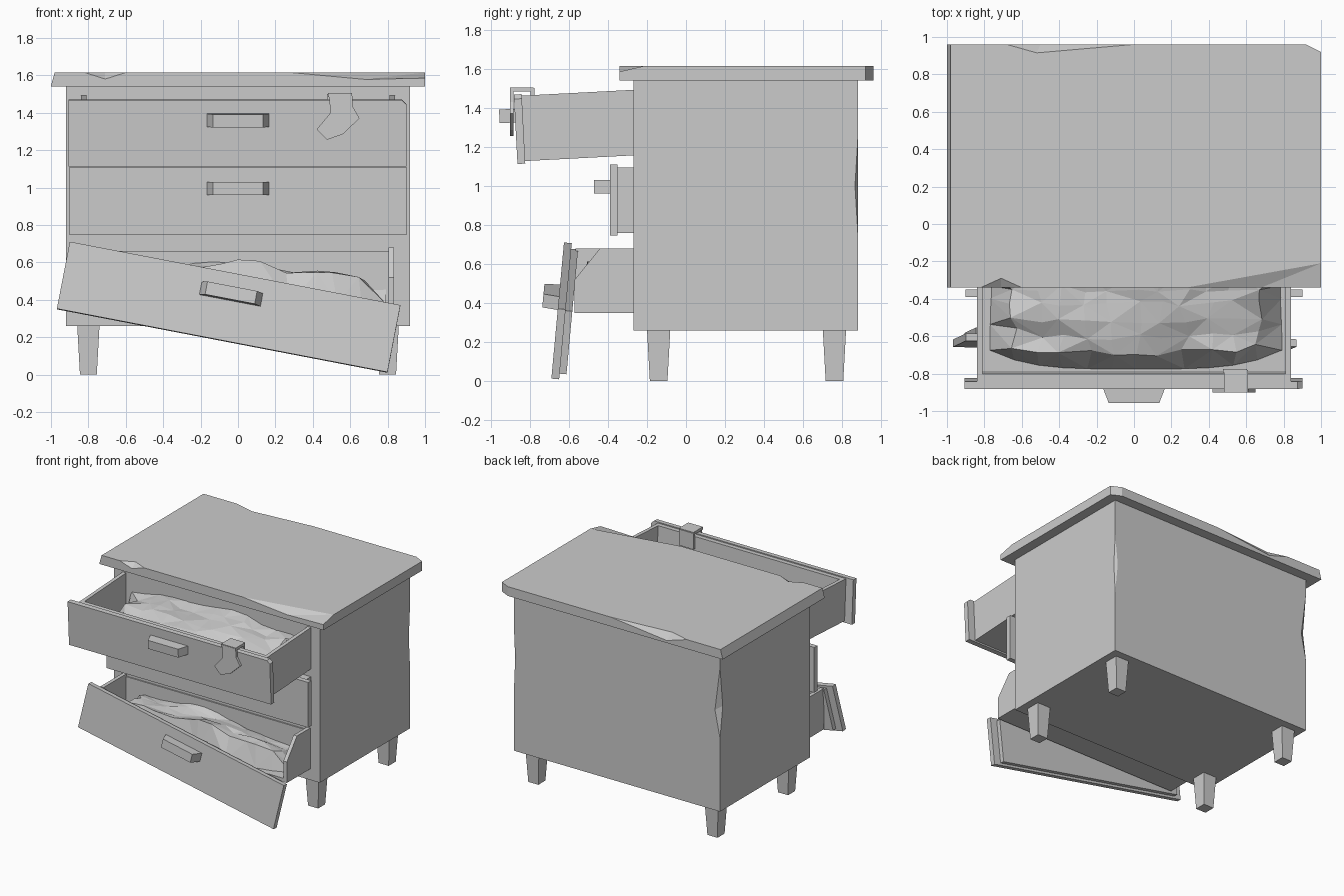
import bpy, bmesh, math, random
from mathutils import Vector, Matrix, noise

if "Cube" in bpy.data.objects:
    bpy.data.objects.remove(bpy.data.objects["Cube"])

random.seed(4)


def make(name, bm, mat=None):
    bmesh.ops.recalc_face_normals(bm, faces=bm.faces)
    me = bpy.data.meshes.new(name)
    bm.to_mesh(me)
    bm.free()
    ob = bpy.data.objects.new(name, me)
    bpy.context.collection.objects.link(ob)
    if mat:
        ob.matrix_world = mat
    return ob


def add_box(bm, x0, x1, y0, y1, z0, z1):
    m = Matrix.Translation(((x0 + x1) / 2, (y0 + y1) / 2, (z0 + z1) / 2))
    m = m @ Matrix.Diagonal((x1 - x0, y1 - y0, z1 - z0, 1))
    bmesh.ops.create_cube(bm, size=1, matrix=m)


def box(name, *dims, mat=None):
    bm = bmesh.new()
    add_box(bm, *dims)
    return make(name, bm, mat)


def hull(name, pts, mat=None):
    bm = bmesh.new()
    vs = [bm.verts.new(p) for p in pts]
    r = bmesh.ops.convex_hull(bm, input=vs)
    junk = [g for g in set(r['geom_interior'] + r['geom_unused']) if isinstance(g, bmesh.types.BMVert)]
    bmesh.ops.delete(bm, geom=junk, context='VERTS')
    return make(name, bm, mat)


def prism(name, pts, axis, a, b, mat=None):
    """Extrude a 2D outline along axis (0 = x, 1 = y) from a to b."""
    bm = bmesh.new()
    def at(p, t):
        return (t, p[0], p[1]) if axis == 0 else (p[0], t, p[1])
    lo = [bm.verts.new(at(p, a)) for p in pts]
    hi = [bm.verts.new(at(p, b)) for p in pts]
    n = len(pts)
    bm.faces.new(lo)
    bm.faces.new(hi[::-1])
    for i in range(n):
        bm.faces.new((lo[i], lo[(i + 1) % n], hi[(i + 1) % n], hi[i]))
    return make(name, bm, mat)


def chip(ob, pts, out):
    """Knock a chunk off: hull of surface points plus outward copies."""
    o = Vector(out)
    cut = hull('cutter', [Vector(p) for p in pts] + [Vector(p) + o for p in pts])
    cut.hide_render = True
    md = ob.modifiers.new('chip', 'BOOLEAN')
    md.operation, md.solver, md.object = 'DIFFERENCE', 'EXACT', cut
    dg = bpy.context.evaluated_depsgraph_get()
    me = bpy.data.meshes.new_from_object(ob.evaluated_get(dg))
    ob.modifiers.clear()
    ob.data = me
    bpy.data.objects.remove(cut)


def handle(name, mat):
    """Pull with tapered ends; origin on the panel face, pointing to -y."""
    hull(name, [(sx * w, y, sz * 0.035) for w, y in ((0.17, 0.01), (0.135, -0.08))
                for sx in (-1, 1) for sz in (-1, 1)], mat)


def cloth_heap(name, x0, x1, y0, y1, floor, height, nx, ny, seed, mat=None):
    """Crumpled low-poly pile with steep edges."""
    bm = bmesh.new()
    rows = []
    for j in range(ny + 1):
        row = []
        for i in range(nx + 1):
            u, v = i / nx, j / ny
            edge = i in (0, nx) or j in (0, ny)
            x, y = x0 + (x1 - x0) * u, y0 + (y1 - y0) * v
            # round the corners of the outline
            y = y0 + (y - y0) * 1.0 + (0.10 * abs(2 * u - 1) ** 4 * (1 - v))
            if not edge:
                x += random.uniform(-0.03, 0.03)
                y += random.uniform(-0.02, 0.02)
            n = noise.noise(Vector((x * 3.2 + seed, y * 6, seed)))
            z = floor if edge and j != ny else height(u, v) + 0.07 * n
            row.append(bm.verts.new((x, y, z)))
        rows.append(row)
    for j in range(ny):
        for i in range(nx):
            q = (rows[j][i], rows[j][i + 1], rows[j + 1][i + 1], rows[j + 1][i])
            k = (i + j) % 2
            bm.faces.new((q[k], q[k + 1], q[k + 2]))
            bm.faces.new((q[k], q[k + 2], q[(k + 3) % 4]))
    return make(name, bm, mat)


# Cabinet carcass with dented rear edges
body = box('cabinet_body', -0.92, 0.92, -0.27, 0.88, 0.26, 1.54)
chip(body, [(-0.92, 0.88, 1.42), (-0.92, 0.88, 0.85), (-0.875, 0.88, 1.07), (-0.92, 0.845, 1.1)], (-0.1, 0.1, 0))
chip(body, [(0.92, 0.88, 1.25), (0.92, 0.88, 0.75), (0.895, 0.88, 1.0), (0.92, 0.865, 1.0)], (0.1, 0.1, 0))

# Table top with chipped edges
top = box('table_top', -1, 1, -0.34, 0.96, 1.54, 1.615)
chip(top, [(0.28, -0.34, 1.615), (0.68, -0.27, 1.615), (1, -0.21, 1.615),
           (1, -0.34, 1.585), (0.68, -0.34, 1.578)], (0, -0.1, 0.1))
chip(top, [(-0.82, -0.34, 1.615), (-0.6, -0.34, 1.615), (-0.71, -0.29, 1.615), (-0.71, -0.34, 1.58)], (0, -0.1, 0.1))
chip(top, [(-0.68, 0.96, 1.615), (0, 0.96, 1.615), (-0.52, 0.915, 1.615), (-0.5, 0.96, 1.56)], (0, 0.1, 0.1))
chip(top, [(0.92, 0.96, 1.7), (0.92, 0.96, 1.5), (1, 0.92, 1.7), (1, 0.92, 1.5)], (0.1, 0.1, 0))
chip(top, [(-0.98, -0.5, 1.615), (-0.98, 1.1, 1.615), (-1, -0.5, 1.545), (-1, 1.1, 1.545)], (-0.1, 0, 0.05))

# Tapered legs
for sx, side in ((-1, 'left'), (1, 'right')):
    for cy, end in ((-0.14, 'front'), (0.76, 'back')):
        hull(f'{end}_{side}_leg', [(sx * 0.80 + a * w, cy + b * w, z) for w, z in ((0.06, 0.27), (0.045, 0))
                                   for a in (-1, 1) for b in (-1, 1)])

# Top drawer, pulled out and sagging (origin at front face centre)
tm = Matrix.Translation((0, -0.872, 1.29)) @ Matrix.Rotation(math.radians(3), 4, 'X')
prism('top_drawer_front', [(-0.905, -0.178), (0.9, -0.178), (0.9, 0.155), (0.875, 0.178), (-0.905, 0.178)],
      1, 0, 0.04, tm)
bm = bmesh.new()
for s in (-0.84, 0.81):
    add_box(bm, s, s + 0.03, 0.04, 0.68, -0.165, 0.17)
add_box(bm, -0.81, 0.81, 0.04, 0.08, -0.165, 0.17)
add_box(bm, -0.81, 0.81, 0.08, 0.68, -0.165, -0.135)
make('top_drawer_box', bm, tm)
handle('top_handle', tm @ Matrix.Translation((0, 0, 0.07)))

# Middle drawer, slightly open
box('middle_drawer_front', -0.9, 0.9, -0.39, -0.35, 0.745, 1.11)
box('middle_drawer_box', -0.84, 0.84, -0.36, -0.2, 0.76, 1.095)
handle('middle_handle', Matrix.Translation((0, -0.39, 0.995)))

# Bottom drawer box with a snapped right side
def side_wall(name, x, cut):
    corner = [(-0.57, 0.52), (-0.44, 0.68)] if cut else [(-0.565, 0.68)]
    prism(name, [(-0.57, 0.35)] + corner + [(-0.2, 0.68), (-0.2, 0.35)], 0, x, x + 0.03)

side_wall('bottom_drawer_right_side', 0.805, True)
side_wall('bottom_drawer_left_side', -0.835, False)
box('bottom_drawer_floor', -0.81, 0.81, -0.57, -0.2, 0.35, 0.38)
box('bottom_drawer_back', -0.81, 0.81, -0.28, -0.2, 0.36, 0.66)

# Fallen bottom drawer front, rolled and leaning
fm = (Matrix.Translation((-0.05, -0.657, 0.362)) @ Matrix.Rotation(math.radians(-5.3), 4, 'X')
      @ Matrix.Rotation(math.radians(10.9), 4, 'Y'))
box('bottom_drawer_front', -0.9, 0.9, 0, 0.04, -0.183, 0.183, mat=fm)
box('bottom_drawer_inner_front', -0.84, 0.84, 0.035, 0.075, -0.165, 0.165, mat=fm)
handle('bottom_handle', fm @ Matrix.Translation((0, 0, 0.07)))

# Piles of clothes
cloth_heap('top_clothes', -0.77, 0.79, -0.775, -0.26, 1.17,
           lambda u, v: 1.29 + 0.07 * v + 0.06 * math.sin(math.pi * u), 12, 6, 1.7)
cloth_heap('bottom_clothes', -0.76, 0.79, -0.56, -0.265, 0.38,
           lambda u, v: 0.53 + 0.06 * math.sin(math.pi * min(1, u * 1.2)) - 0.08 * max(0, u - 0.6), 12, 5, 5.3)

# Sock draped over the top drawer front
prism('sock_foot', [(0.485, 1.50), (0.61, 1.50), (0.615, 1.43), (0.65, 1.37), (0.56, 1.285),
                    (0.475, 1.255), (0.42, 1.31), (0.495, 1.40)], 1, -0.902, -0.883)
bm = bmesh.new()
add_box(bm, 0.48, 0.61, -0.9, -0.78, 1.483, 1.505)
add_box(bm, 0.475, 0.605, -0.795, -0.775, 1.37, 1.50)
make('sock_cuff', bm)
